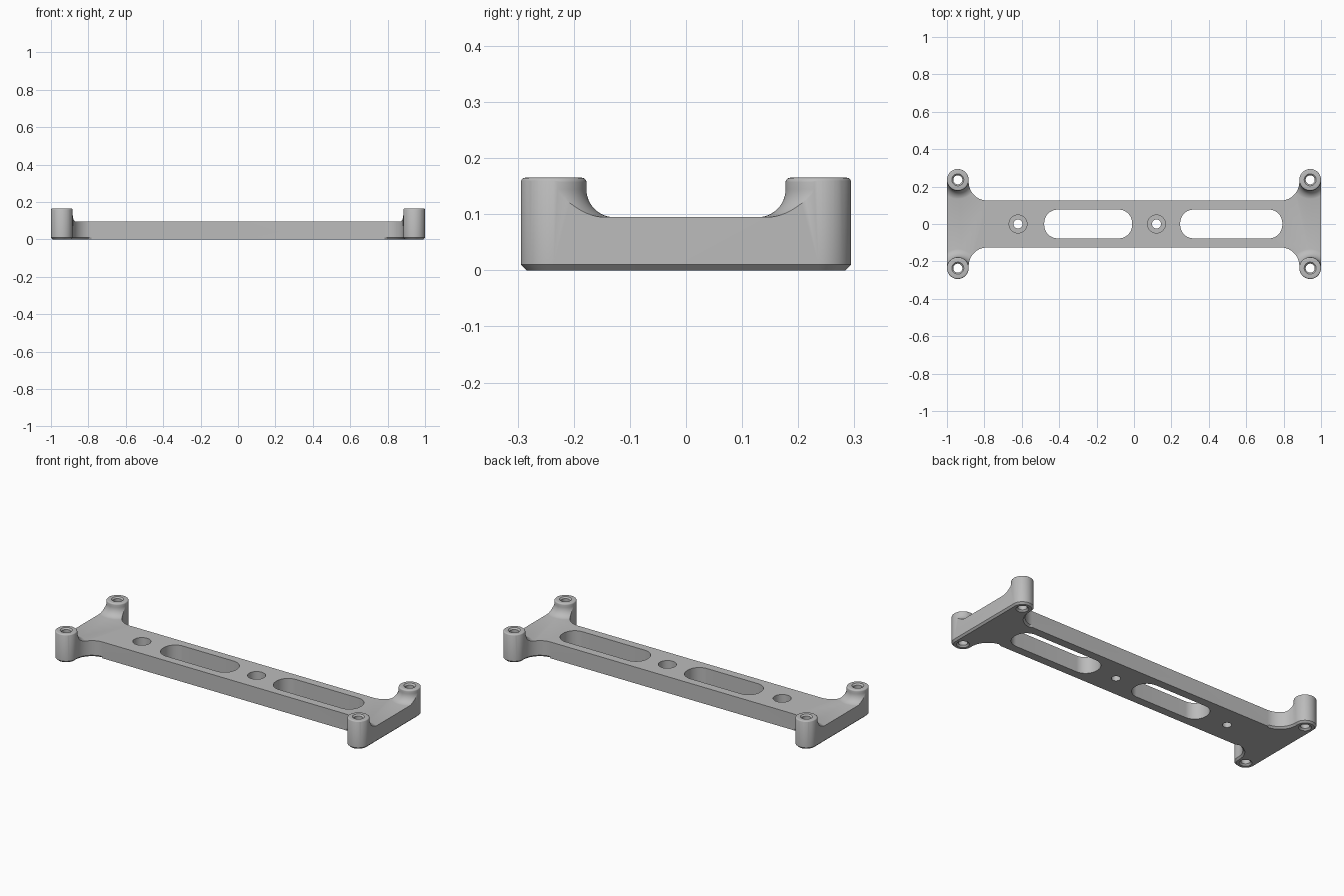
import bpy, bmesh
from math import pi, cos, sin, radians

cube = bpy.data.objects.get("Cube")
if cube:
    bpy.data.objects.remove(cube)

# Main dimensions
BAR_Y, BAR_Z, TOP = 0.125, 0.095, 0.165
BOSS_X, BOSS_Y, BOSS_R = 0.942, 0.236, 0.058
FILLET, CHAMFER = 0.1, 0.01

grey = bpy.data.materials.new("plain grey")
grey.use_nodes = True
grey.diffuse_color = (0.5, 0.5, 0.5, 1)
grey.node_tree.nodes["Principled BSDF"].inputs["Base Color"].default_value = (0.5, 0.5, 0.5, 1)


def arc(cx, cy, r, a0, a1, n):
    """Points on an arc, angles in degrees."""
    steps = [radians(a0 + (a1 - a0) * i / n) for i in range(n + 1)]
    return [(cx + r * cos(a), cy + r * sin(a)) for a in steps]


def make_object(name, bm):
    bmesh.ops.recalc_face_normals(bm, faces=bm.faces)
    mesh = bpy.data.meshes.new(name)
    bm.to_mesh(mesh)
    bm.free()
    mesh.materials.append(grey)
    obj = bpy.data.objects.new(name, mesh)
    bpy.context.collection.objects.link(obj)
    return obj


def prism(bm, outline, z0, z1):
    face = bm.faces.new([bm.verts.new((x, y, z0)) for x, y in outline])
    out = bmesh.ops.extrude_face_region(bm, geom=[face])["geom"]
    top = [v for v in out if isinstance(v, bmesh.types.BMVert)]
    bmesh.ops.translate(bm, verts=top, vec=(0, 0, z1 - z0))


def lathe(bm, profile, cx, cy, n=48):
    """Closed turned solid from (radius, height) points, bottom to top."""
    rings = [[bm.verts.new((cx + r * cos(2 * pi * i / n), cy + r * sin(2 * pi * i / n), z))
              for i in range(n)] for r, z in profile]
    for low, high in zip(rings, rings[1:]):
        for i in range(n):
            j = (i + 1) % n
            bm.faces.new((low[i], low[j], high[j], high[i]))
    bm.faces.new(rings[0][::-1])
    bm.faces.new(rings[-1])


def subtract(target, cutter):
    cutter.hide_render = True
    mod = target.modifiers.new("cut", 'BOOLEAN')
    mod.operation, mod.solver, mod.object = 'DIFFERENCE', 'EXACT', cutter
    bpy.context.view_layer.objects.active = target
    bpy.ops.object.modifier_apply(modifier=mod.name)
    bpy.data.objects.remove(cutter)


# Bracket outline: one quarter mirrored into four
quarter = arc(BOSS_X, BOSS_Y, BOSS_R, 0, 180, 24)
inner_x = BOSS_X - BOSS_R
quarter += arc(inner_x - FILLET, BAR_Y + FILLET, FILLET, 0, -90, 14)
half = quarter + [(-x, y) for x, y in reversed(quarter)]
outline = half + [(x, -y) for x, y in reversed(half)]

bm = bmesh.new()
prism(bm, outline, 0, TOP)


# Chamfer the underside of both ends, leaving the long bar edges square
def is_end_edge(e):
    a, b = (v.co for v in e.verts)
    return a.z < 0.001 and b.z < 0.001 and (a - b).length < 1


bmesh.ops.bevel(bm, geom=[e for e in bm.edges if is_end_edge(e)], offset=CHAMFER,
                offset_type='OFFSET', segments=1, profile=0.5, affect='EDGES')
bracket = make_object("mounting_bracket", bm)

corners = [(sx * BOSS_X, sy * BOSS_Y) for sx in (-1, 1) for sy in (-1, 1)]

# Space above the bar, shaped around bosses with flared feet and rounded rims
bm = bmesh.new()
prism(bm, [(-1.2, -0.5), (1.2, -0.5), (1.2, 0.5), (-1.2, 0.5)], BAR_Z, 0.2)
clearance = make_object("clearance_cutter", bm)
bm = bmesh.new()
r, flare, rim = BOSS_R + 0.0005, 0.05, 0.008
profile = [(r + flare, 0.08)]
profile += arc(r + flare, BAR_Z + flare - 0.0005, flare, 270, 180, 12)
profile += arc(r - rim, TOP - rim, rim, 0, 90, 5)
profile += [(r - rim, 0.25)]
for x, y in corners:
    lathe(bm, profile, x, y, 64)
subtract(clearance, make_object("boss_form", bm))
subtract(bracket, clearance)

# Boss holes countersunk at both ends, and counterbored holes in the bar
bm = bmesh.new()
for x, y in corners:
    lathe(bm, [(0.043, -0.01), (0.024, 0.009), (0.024, TOP - 0.008), (0.042, TOP + 0.01)], x, y)
for x in (-0.62, 0.12):
    lathe(bm, [(0.024, -0.01), (0.024, 0.035), (0.048, 0.035), (0.048, 0.12)], x, 0)

# Long slots through the bar
for x0, x1 in ((-0.48, -0.01), (0.247, 0.793)):
    c, h = 0.072, 0.077
    slot = []
    for cx, cy, a in ((x1 - c, h - c, 0), (x0 + c, h - c, 90),
                      (x0 + c, c - h, 180), (x1 - c, c - h, 270)):
        slot += arc(cx, cy, c, a, a + 90, 14)
    prism(bm, slot, -0.02, 0.12)
subtract(bracket, make_object("hole_cutter", bm))

# Smooth curved walls, crisp edges
bpy.ops.object.select_all(action='DESELECT')
bracket.select_set(True)
bpy.context.view_layer.objects.active = bracket
bpy.ops.object.shade_smooth_by_angle(angle=radians(30))
